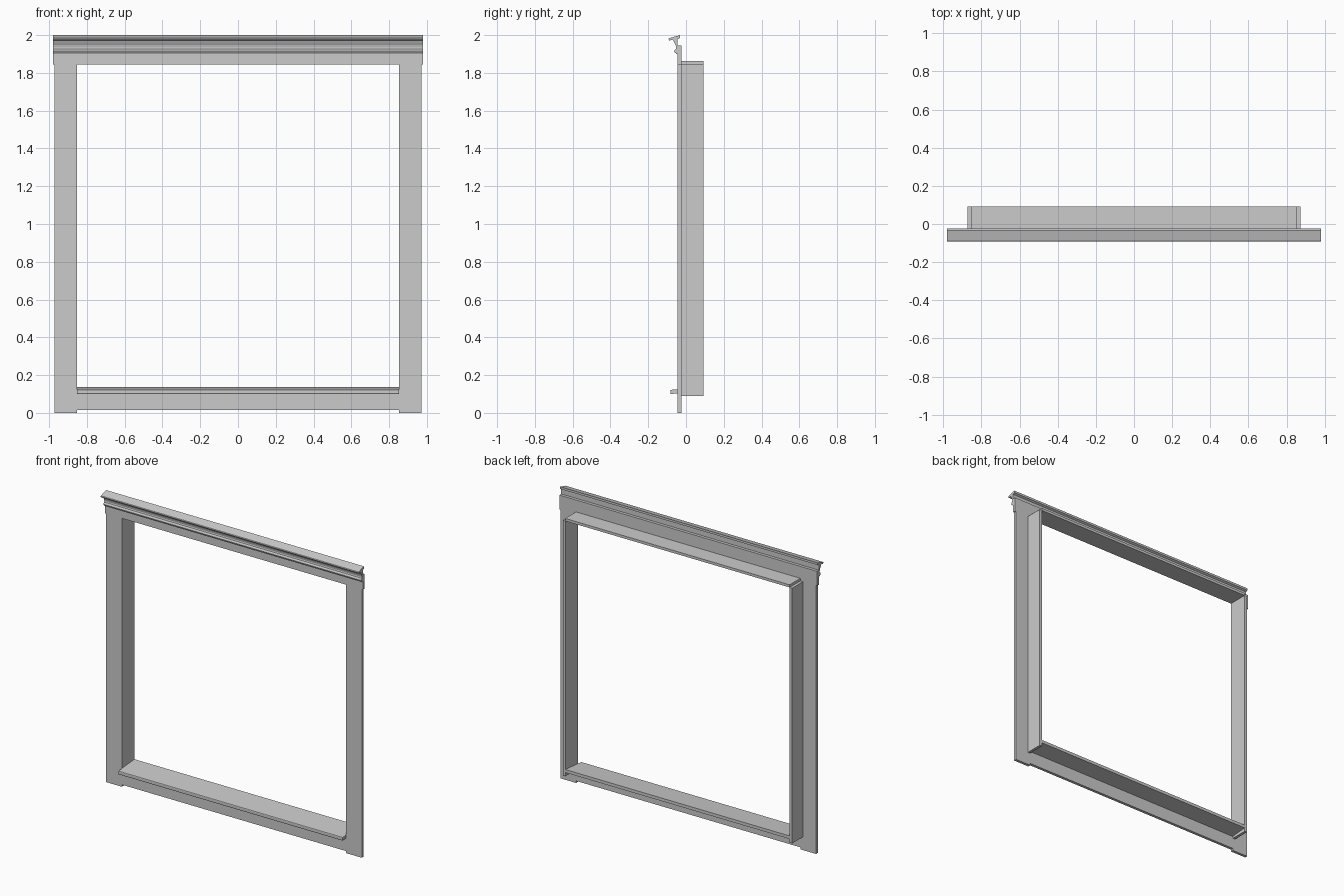
import bpy, bmesh

if "Cube" in bpy.data.objects:
    bpy.data.objects.remove(bpy.data.objects["Cube"])


def extrude_x(name, profile, x0, x1):
    """Extrude a closed (y, z) profile along x."""
    bm = bmesh.new()
    face = bm.faces.new([bm.verts.new((x0, y, z)) for y, z in profile])
    res = bmesh.ops.extrude_face_region(bm, geom=[face])
    verts = [v for v in res["geom"] if isinstance(v, bmesh.types.BMVert)]
    bmesh.ops.translate(bm, verts=verts, vec=(x1 - x0, 0, 0))
    bmesh.ops.recalc_face_normals(bm, faces=bm.faces[:])
    me = bpy.data.meshes.new(name)
    bm.to_mesh(me)
    bm.free()
    ob = bpy.data.objects.new(name, me)
    bpy.context.collection.objects.link(ob)
    return ob


def box(name, x0, x1, y0, y1, z0, z1):
    return extrude_x(name, [(y0, z0), (y1, z0), (y1, z1), (y0, z1)], x0, x1)


FRONT, BACK, REAR = -0.044, -0.024, 0.093   # casing front, casing back, jamb rear
INNER = 0.853                               # half width of the opening

# Side casings and jambs
for side, s in (("left", -1), ("right", 1)):
    a, b = sorted((s * INNER, s * 0.972))
    box(side + "_casing", a, b, FRONT, BACK, 0, 1.845)
    a, b = sorted((s * INNER, s * 0.872))
    box(side + "_jamb", a, b, BACK, REAR, 0.09, 1.845)

# Head jamb, head casing and apron
box("head_jamb", -INNER, INNER, BACK, REAR, 1.845, 1.863)
box("head_casing", -0.98, 0.98, FRONT, BACK, 1.845, 1.945)
box("apron", -INNER, INNER, FRONT, BACK, 0.014, 0.102)

# Sill sloping down towards the front nose
extrude_x("sill", [(-0.083, 0.104), (-0.081, 0.100), (REAR, 0.116), (REAR, 0.137),
                   (-0.081, 0.122), (-0.083, 0.119)], -INNER, INNER)

# Crown moulding: projecting cap, cove and lower bead
crown = [(-0.031, 2.0), (-0.090, 1.984), (-0.093, 1.980), (-0.090, 1.973),
         (-0.084, 1.972), (-0.073, 1.976), (-0.067, 1.971), (-0.061, 1.958),
         (-0.055, 1.947), (-0.052, 1.934), (-0.054, 1.926), (-0.060, 1.922),
         (-0.063, 1.915), (-0.060, 1.908), (-0.054, 1.904), (-0.052, 1.900),
         (FRONT, 1.900), (FRONT, 1.978), (-0.031, 1.985)]
extrude_x("crown_moulding", crown, -0.98, 0.98)
